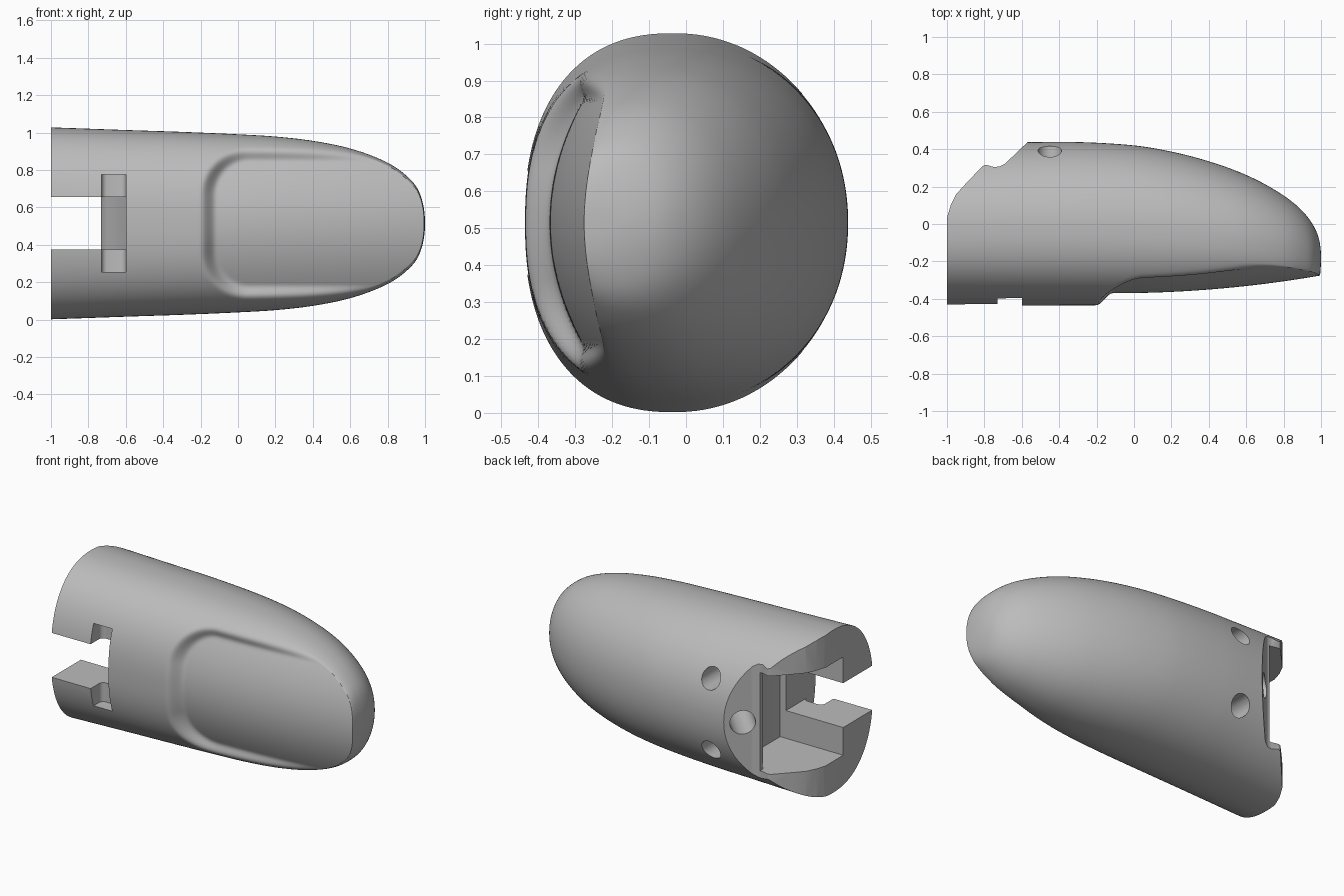
import bpy, bmesh, math
from mathutils import Vector

if "Cube" in bpy.data.objects:
    bpy.data.objects.remove(bpy.data.objects["Cube"], do_unlink=True)

MID = 0.515          # height of the long axis
RINGS, SIDES = 240, 160

grey = bpy.data.materials.new("plain_grey")
grey.use_nodes = True
grey.diffuse_color = (0.5, 0.5, 0.5, 1)
grey.node_tree.nodes["Principled BSDF"].inputs["Base Color"].default_value = (0.5, 0.5, 0.5, 1)

# Lengthwise profile: x, half height, front y, back y
PROFILE = [
    (1.0, 0.0, -0.18, -0.18), (0.99, 0.1, -0.3, -0.085), (0.96, 0.185, -0.335, -0.01),
    (0.9, 0.255, -0.355, 0.07), (0.8, 0.324, -0.378, 0.152), (0.6, 0.4, -0.4, 0.262),
    (0.4, 0.441, -0.415, 0.335), (0.2, 0.464, -0.425, 0.387), (0.0, 0.476, -0.432, 0.42),
    (-0.3, 0.489, -0.435, 0.438), (-0.6, 0.499, -0.436, 0.437), (-1.0, 0.513, -0.438, 0.433),
]
KEYS = [math.sqrt(1 - row[0]) for row in PROFILE]


def slope(i, c):
    lo, hi = max(i - 1, 0), min(i + 1, len(KEYS) - 1)
    return (PROFILE[hi][c] - PROFILE[lo][c]) / (KEYS[hi] - KEYS[lo])


def section(s):
    """Smoothly interpolated half height, front and back at parameter s."""
    i = max(k for k in range(len(KEYS) - 1) if KEYS[k] <= s + 1e-9)
    w = KEYS[i + 1] - KEYS[i]
    t = (s - KEYS[i]) / w
    out = []
    for c in (1, 2, 3):
        p, q = PROFILE[i][c], PROFILE[i + 1][c]
        out.append((2*t**3 - 3*t**2 + 1) * p + (t**3 - 2*t**2 + t) * w * slope(i, c)
                   + (3*t**2 - 2*t**3) * q + (t**3 - t**2) * w * slope(i + 1, c))
    return out


def nail_y(x, y, dz):
    """Sink the front skin to the nail bed inside a rounded outline."""
    r = 0.26
    px, pz = -0.2 + r - x, abs(dz) - (0.412 - r)
    d = math.hypot(max(px, 0), max(pz, 0)) + min(max(px, pz), 0) - r
    t = min(max(-d / 0.085, 0), 1)
    t = t * t * (3 - 2 * t)
    bed = -0.37 + 0.09 * (max(x + 0.1, 0) / 1.07) ** 2 + 0.82 * dz * dz
    return y + t * (max(y, bed) - y)


def new_object(name, bm):
    bmesh.ops.recalc_face_normals(bm, faces=bm.faces)
    mesh = bpy.data.meshes.new(name)
    bm.to_mesh(mesh)
    bm.free()
    mesh.materials.append(grey)
    ob = bpy.data.objects.new(name, mesh)
    bpy.context.collection.objects.link(ob)
    return ob


# Fingertip shell: rings lofted from the tip to the open base
bm = bmesh.new()
pole = bm.verts.new((1, PROFILE[0][2], MID))
last = None
for j in range(1, RINGS + 1):
    s = KEYS[-1] * j / RINGS
    x = 1 - s * s
    a, front, back = section(s)
    half = (back - front) / 2
    cy = (front + back) / 2 - 0.07 * half
    ring = []
    for i in range(SIDES):
        ang = 2 * math.pi * i / SIDES
        c, sn = math.cos(ang), math.sin(ang)
        e = 2 / 2.35 if c < 0 else 2 / 2.08
        dz = math.copysign(abs(sn) ** e, sn) * a
        y = cy + (abs(c) ** e * (back - cy) if c >= 0 else -abs(c) ** e * (cy - front))
        if c < 0:
            y = nail_y(x, y, dz)
        ring.append(bm.verts.new((x, y, MID + dz)))
    for i in range(SIDES):
        k = (i + 1) % SIDES
        if last:
            bm.faces.new((last[i], last[k], ring[k], ring[i]))
        else:
            bm.faces.new((pole, ring[k], ring[i]))
    last = ring
bm.faces.new(last)
body = new_object("fingertip_shell", bm)

cutters = []


def prism(name, outline, z0, z1):
    """Cutter: outline in plan, extruded upward."""
    bm = bmesh.new()
    face = bm.faces.new([bm.verts.new((x, y, z0)) for x, y in outline])
    top = bmesh.ops.extrude_face_region(bm, geom=[face])["geom"]
    bmesh.ops.translate(bm, vec=(0, 0, z1 - z0),
                        verts=[v for v in top if isinstance(v, bmesh.types.BMVert)])
    cutters.append(new_object(name, bm))


def bore(name, start, end, radius):
    """Cutter: round hole between two points."""
    a, b = Vector(start), Vector(end)
    bm = bmesh.new()
    bmesh.ops.create_cone(bm, cap_ends=True, segments=40, radius1=radius, radius2=radius,
                          depth=(b - a).length)
    bm.transform((b - a).to_track_quat("Z", "Y").to_matrix().to_4x4())
    bmesh.ops.translate(bm, verts=bm.verts, vec=(a + b) / 2)
    cutters.append(new_object(name, bm))


# Curved and bevelled relief at the back of the base
prism("base_relief_cutter", [
    (-1.01, 0.0), (-0.995, 0.05), (-0.98, 0.1), (-0.95, 0.16), (-0.9, 0.215), (-0.81, 0.31),
    (-0.79, 0.316), (-0.75, 0.305), (-0.72, 0.307), (-0.69, 0.322), (-0.57, 0.437),
    (-0.44, 0.56), (-1.2, 0.56), (-1.2, 0.0)], -0.1, 1.2)

# Wide joint pocket, open to the rear
prism("joint_pocket_cutter", [(-1.2, -0.14), (-0.56, -0.14), (-0.56, 0.05),
                              (-0.7, 0.23), (-0.732, 0.28), (-0.732, 0.6), (-1.2, 0.6)], 0.2, 0.82)

# Narrow slot through the front wall
prism("front_slot_cutter", [(-1.2, -0.6), (-0.6, -0.6), (-0.6, -0.1), (-1.2, -0.1)], 0.375, 0.655)

# Cross notch with rounded inner corners
corners = [(cx + 0.03 * math.cos(t), -0.345 + 0.03 * math.sin(t))
           for cx, t0 in ((-0.63, 0), (-0.7, math.pi / 2))
           for t in (t0 + math.pi * i / 12 for i in range(7))]
prism("cross_notch_cutter", corners + [(-0.73, -0.6), (-0.6, -0.6)], 0.255, 0.775)

# Cord holes: a mirrored pair in the back and one in the bevel
for side, dz in (("upper", 0.225), ("lower", -0.225)):
    bore(side + "_cord_hole_cutter", (-0.45, 0.5, MID + dz), (-0.45, 0.05, MID + dz), 0.063)
bore("bevel_hole_cutter", (-0.78, 0.5, MID - 0.01), (-0.42, 0.12, MID - 0.01), 0.074)

# Cut the shell, then discard the cutters
bpy.context.view_layer.objects.active = body
for ob in bpy.context.selected_objects:
    ob.select_set(False)
body.select_set(True)
for cutter in cutters:
    cutter.hide_render = True
    mod = body.modifiers.new(cutter.name, "BOOLEAN")
    mod.operation, mod.solver, mod.object = "DIFFERENCE", "EXACT", cutter
    bpy.ops.object.modifier_apply(modifier=mod.name)
for cutter in cutters:
    bpy.data.objects.remove(cutter, do_unlink=True)

bpy.ops.object.shade_smooth_by_angle(angle=math.radians(40))
